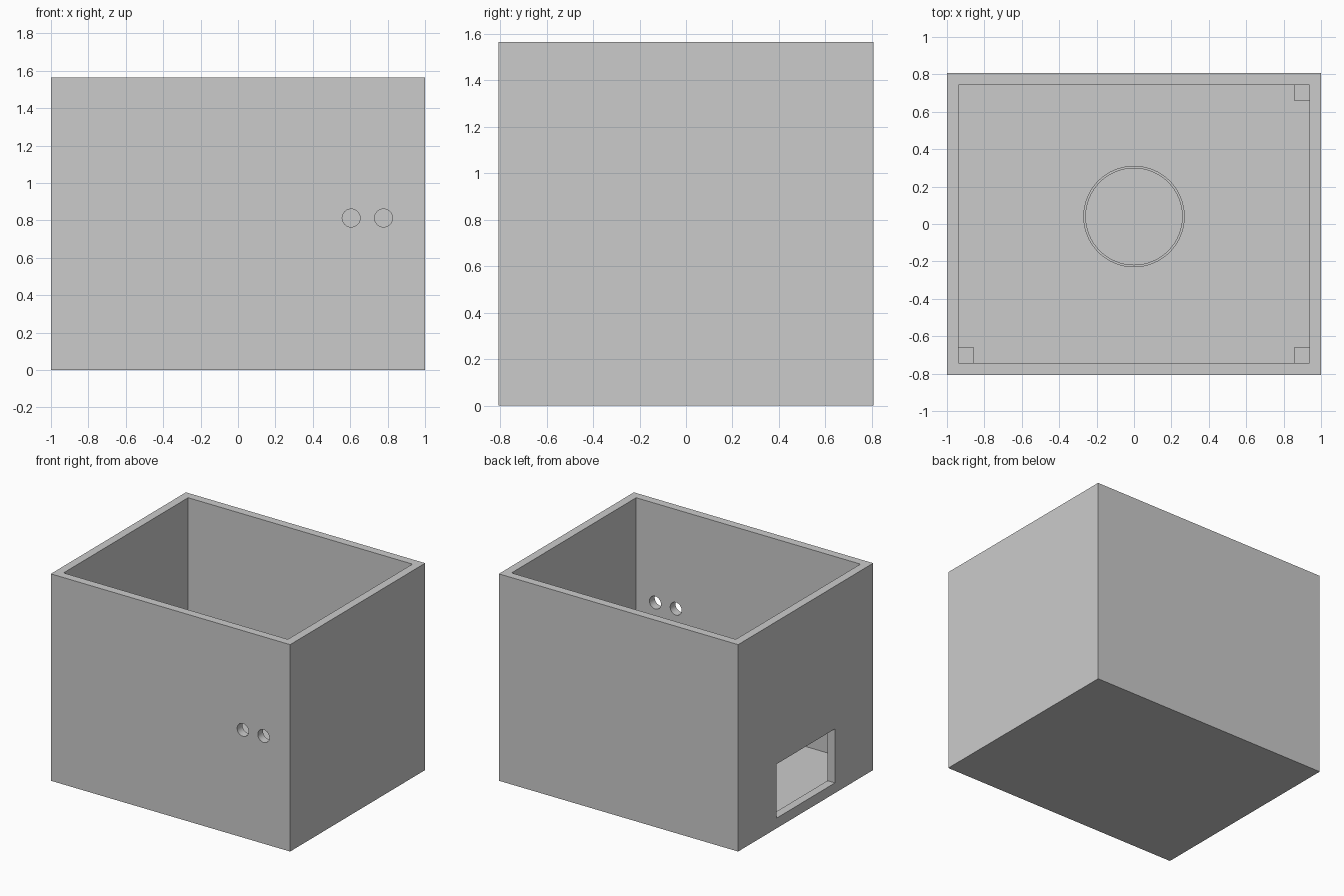
import bpy
import math

cube = bpy.data.objects.get("Cube")
if cube:
    bpy.data.objects.remove(cube, do_unlink=True)

HX, HY, H = 1.0, 0.806, 1.563    # outer half sizes and height
WALL = 0.0625                    # wall and floor thickness
IX, IY = HX - WALL, HY - WALL    # inner half sizes
POST, POST_TOP = 0.082, 0.32

grey = bpy.data.materials.new("grey plastic")
grey.use_nodes = True
grey.diffuse_color = (0.6, 0.6, 0.6, 1)
grey.node_tree.nodes["Principled BSDF"].inputs["Base Color"].default_value = grey.diffuse_color


def finish(name):
    ob = bpy.context.object
    ob.name = name
    ob.data.materials.append(grey)
    return ob


def box(name, x0, x1, y0, y1, z0, z1):
    bpy.ops.mesh.primitive_cube_add(
        size=1, location=((x0 + x1) / 2, (y0 + y1) / 2, (z0 + z1) / 2))
    bpy.context.object.scale = (x1 - x0, y1 - y0, z1 - z0)
    bpy.ops.object.transform_apply(location=False, rotation=False, scale=True)
    return finish(name)


def cylinder(name, radius, depth, location, tilt=0, sides=64):
    bpy.ops.mesh.primitive_cylinder_add(
        vertices=sides, radius=radius, depth=depth, location=location, rotation=(tilt, 0, 0))
    return finish(name)


def cut(target, cutter):
    mod = target.modifiers.new("cut", 'BOOLEAN')
    mod.operation, mod.solver, mod.object = 'DIFFERENCE', 'EXACT', cutter
    bpy.context.view_layer.objects.active = target
    bpy.ops.object.modifier_apply(modifier=mod.name)
    bpy.data.objects.remove(cutter, do_unlink=True)


def smooth(ob):
    bpy.ops.object.select_all(action='DESELECT')
    ob.select_set(True)
    bpy.context.view_layer.objects.active = ob
    bpy.ops.object.shade_smooth_by_angle(angle=math.radians(30))


# Open box with a hollow inside
case = box("open_box", -HX, HX, -HY, HY, 0, H)
cut(case, box("cavity", -IX, IX, -IY, IY, WALL, H + 0.2))

# Access window in the right wall
cut(case, box("window", -HX - 0.1, -IX + 0.1, -0.35, 0.35, 0.077, 0.485))

# Pair of round holes in the front wall
for x in (0.605, 0.778):
    cut(case, cylinder("hole", 0.048, 0.3, (x, -HY, 0.813), math.pi / 2, 32))
smooth(case)

# Thin locating ring on the floor
ring = cylinder("floor_ring", 0.271, 0.1, (0, 0.04, WALL + 0.04))
cut(ring, cylinder("ring_bore", 0.258, 0.4, (0, 0.04, WALL + 0.04)))
smooth(ring)

# Square support posts in three of the inner corners
for name, sx, sy in (("back_left_post", 1, 1), ("front_left_post", 1, -1),
                     ("front_right_post", -1, -1)):
    xs = sorted((sx * IX, sx * (IX - POST)))
    ys = sorted((sy * IY, sy * (IY - POST)))
    box(name, *xs, *ys, WALL - 0.01, POST_TOP)
